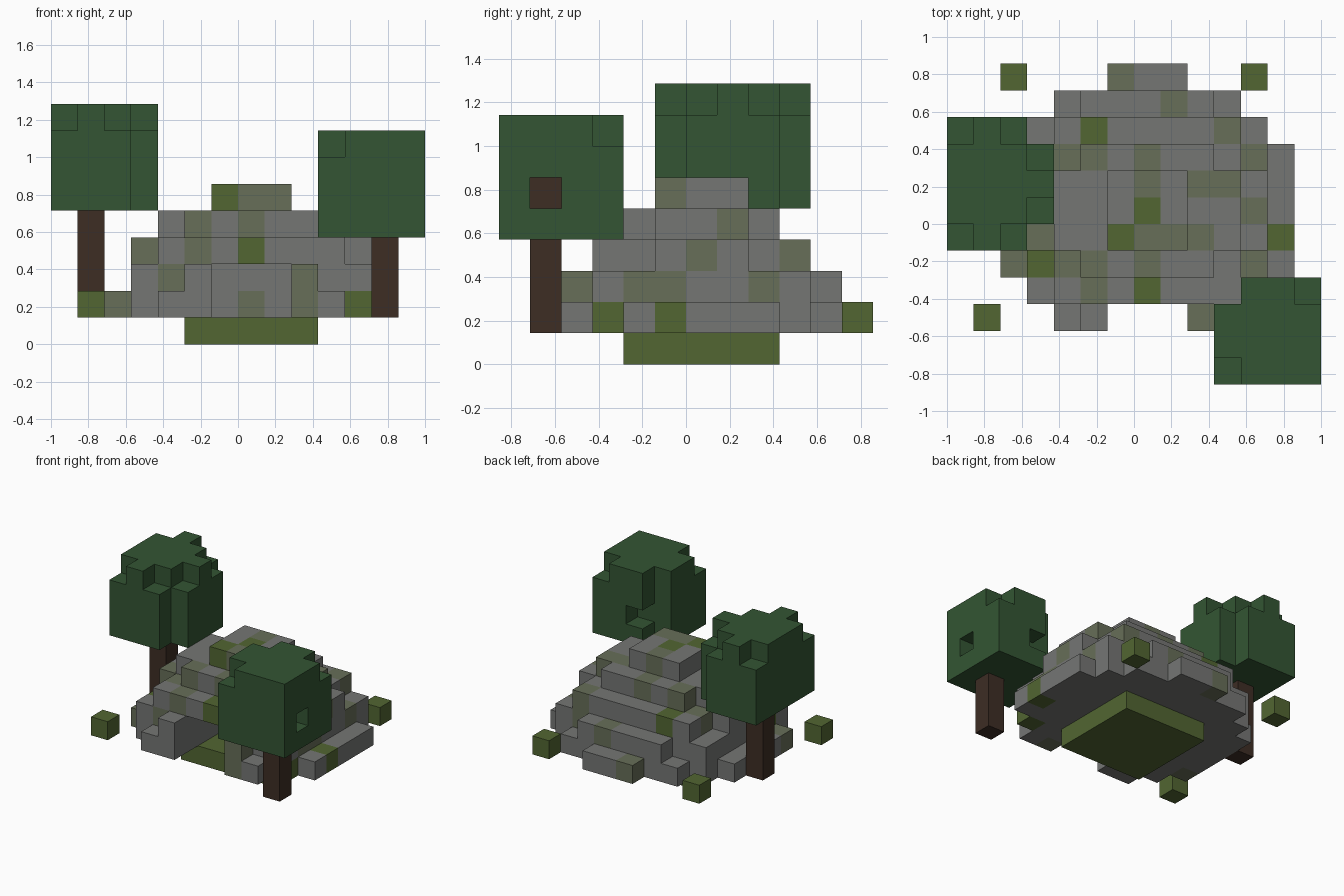
import bpy
import bmesh
from mathutils import Vector

default_cube = bpy.data.objects.get("Cube")
if default_cube:
    bpy.data.objects.remove(default_cube, do_unlink=True)

UNIT = 1 / 7
ORIGIN = Vector((-7, -6, 0))


def make_material(name, red, green, blue):
    def linear(value):
        value /= 255
        return value / 12.92 if value <= 0.04045 else ((value + 0.055) / 1.055) ** 2.4

    colour = (linear(red), linear(green), linear(blue), 1)
    material = bpy.data.materials.new(name)
    material.use_nodes = True
    material.diffuse_color = colour
    shader = next(n for n in material.node_tree.nodes if n.type == "BSDF_PRINCIPLED")
    shader.inputs["Base Color"].default_value = colour
    shader.inputs["Roughness"].default_value = 1
    return material


stone = make_material("stone grey", 117, 118, 116)
mossy = make_material("mossy stone", 103, 110, 88)
moss = make_material("moss green", 82, 102, 50)
leaf = make_material("leaf green", 51, 85, 51)
bark = make_material("bark brown", 61, 45, 36)


def block(x_range, y_range, z_range):
    """All cells in a box, with inclusive limits."""
    return {(x, y, z)
            for x in range(x_range[0], x_range[1] + 1)
            for y in range(y_range[0], y_range[1] + 1)
            for z in range(z_range[0], z_range[1] + 1)}


def build_cells(name, cells, materials, pick=lambda cell: 0):
    """Outer skin of a set of cubic cells, as one mesh."""
    bm = bmesh.new()
    corners = {}

    def corner(point):
        key = tuple(round(v) for v in point)
        if key not in corners:
            corners[key] = bm.verts.new((Vector(key) + ORIGIN) * UNIT)
        return corners[key]

    for cell in sorted(cells):
        for axis in range(3):
            for side in (0, 1):
                step = [0, 0, 0]
                step[axis] = 2 * side - 1
                if tuple(c + s for c, s in zip(cell, step)) in cells:
                    continue
                u, v = Vector((0, 0, 0)), Vector((0, 0, 0))
                u[(axis + 1) % 3] = 1
                v[(axis + 2) % 3] = 1
                base = Vector(cell)
                base[axis] += side
                loop = [base, base + u, base + u + v, base + v]
                if not side:
                    loop.reverse()
                face = bm.faces.new([corner(p) for p in loop])
                face.material_index = pick(cell)
    mesh = bpy.data.meshes.new(name)
    bm.to_mesh(mesh)
    bm.free()
    for material in materials:
        mesh.materials.append(material)
    obj = bpy.data.objects.new(name, mesh)
    bpy.context.collection.objects.link(obj)
    return obj


# Mossy floor slab under the hollow
build_cells("floor_slab", block((5, 9), (4, 8), (0, 0)), [moss])

# Stepped stone mound: half width of each row, from the middle row outwards
MIDDLE_X, MIDDLE_Y = 7, 6
tiers = {
    1: (5, 5, 5, 4, 3, 1),
    2: (4, 4, 4, 4, 2),
    3: (4, 4, 3, 3),
    4: (3, 3, 2),
    5: (1, 1),
}
mound = set()
for level, widths in tiers.items():
    for offset, half in enumerate(widths):
        for row in (MIDDLE_Y - offset, MIDDLE_Y + offset):
            mound |= block((MIDDLE_X - half, MIDDLE_X + half), (row, row), (level, level))

# Doorway and chamber
mound -= block((6, 8), (0, 7), (1, 2))

green_stones = {
    (7, 6, 5), (6, 5, 5), (7, 3, 3), (3, 4, 2), (5, 9, 3), (12, 5, 1), (11, 3, 1),
}
mossy_stones = {
    (7, 7, 5), (7, 5, 5), (8, 5, 5), (7, 8, 4), (7, 4, 4), (5, 4, 4), (9, 7, 4),
    (10, 7, 4), (9, 5, 4), (5, 8, 4), (4, 8, 3), (4, 4, 3), (5, 3, 3), (3, 5, 3),
    (11, 6, 3), (11, 8, 2), (10, 9, 2), (11, 5, 2), (4, 3, 2), (8, 10, 2),
    (9, 2, 1), (9, 2, 2), (6, 11, 1), (2, 4, 1), (11, 4, 2), (7, 8, 1), (10, 9, 3),
}


def stone_kind(cell):
    return 2 if cell in green_stones else 1 if cell in mossy_stones else 0


build_cells("stone_mound", mound, [stone, mossy, moss], stone_kind)

# Loose moss cubes around the mound
for name, x, y in (("front", 1, 2), ("back_right", 2, 11), ("back_left", 11, 11)):
    build_cells("moss_cube_" + name, {(x, y, 1)}, [moss])

# Tall tree: round crown with a cross-shaped top layer
tall_crown = block((0, 3), (5, 9), (5, 7)) - block((3, 3), (5, 5), (5, 7))
tall_crown -= block((3, 3), (9, 9), (5, 7))
tall_crown |= block((0, 2), (6, 8), (8, 8)) | block((1, 1), (5, 9), (8, 8)) | {(3, 7, 8)}
tall_trunk = block((1, 1), (7, 7), (1, 6))
build_cells("tall_tree_crown", tall_crown - tall_trunk, [leaf])
build_cells("tall_tree_trunk", tall_trunk, [bark])

# Short tree: crown with missing corners and two small gaps
short_crown = block((10, 13), (0, 3), (4, 7)) - block((10, 10), (3, 3), (4, 7))
short_crown -= {(10, 0, 7), (13, 3, 7), (13, 1, 5), (11, 3, 5)}
short_trunk = block((12, 12), (1, 1), (1, 5))
build_cells("short_tree_crown", short_crown - short_trunk, [leaf])
build_cells("short_tree_trunk", short_trunk, [bark])
